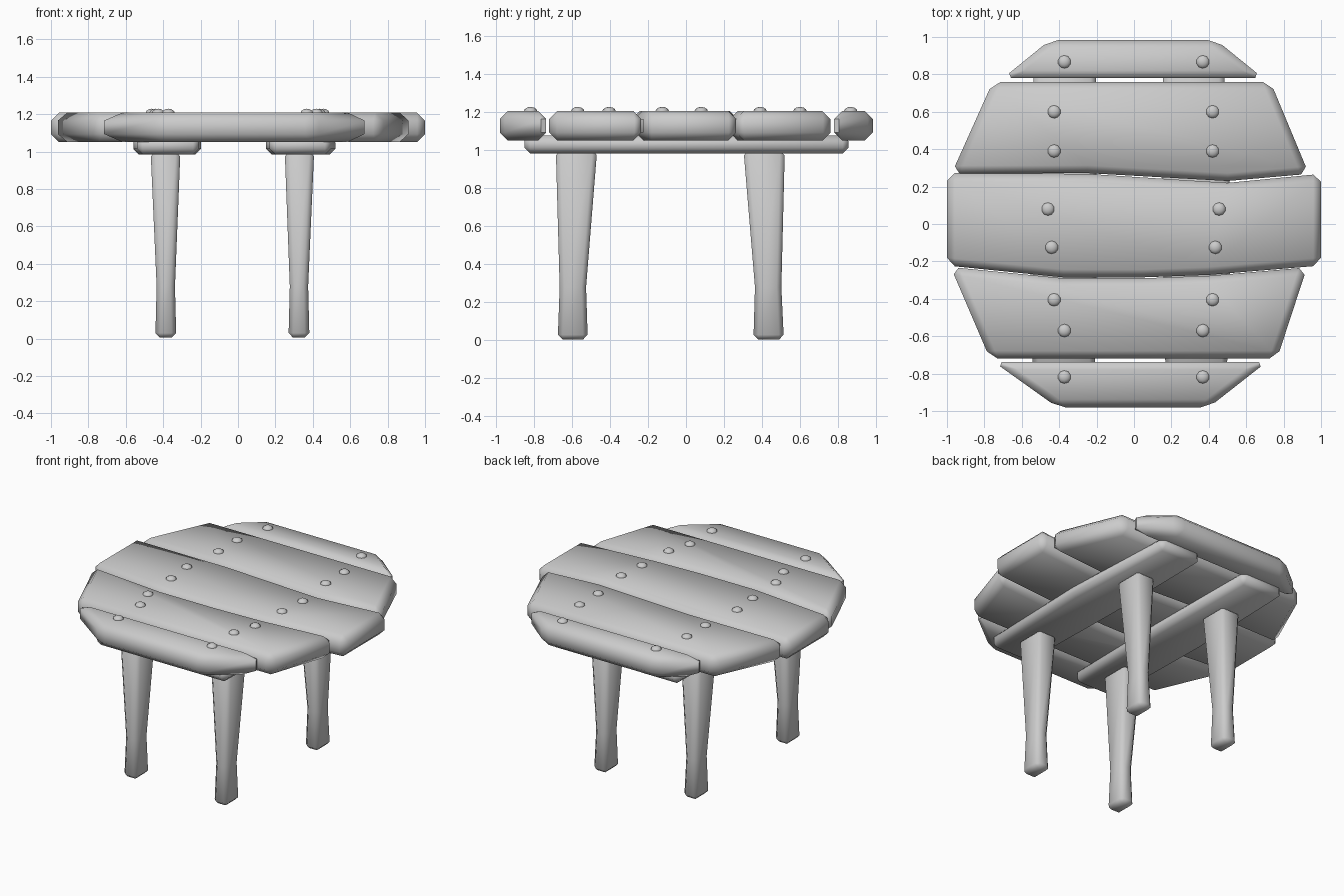
import bpy, bmesh, math

if "Cube" in bpy.data.objects:
    bpy.data.objects.remove(bpy.data.objects["Cube"])


def loft(name, rings, bevel):
    """Solid from stacked rings of equal point count, with chamfered edges."""
    bm = bmesh.new()
    loops = [[bm.verts.new(p) for p in ring] for ring in rings]
    bm.faces.new(loops[0])
    bm.faces.new(loops[-1])
    for a, b in zip(loops, loops[1:]):
        for i in range(len(a)):
            j = (i + 1) % len(a)
            bm.faces.new((a[i], a[j], b[j], b[i]))
    bmesh.ops.recalc_face_normals(bm, faces=bm.faces)
    me = bpy.data.meshes.new(name)
    bm.to_mesh(me)
    bm.free()
    ob = bpy.data.objects.new(name, me)
    bpy.context.collection.objects.link(ob)
    mod = ob.modifiers.new("chamfer", 'BEVEL')
    mod.width = bevel
    mod.segments = 1
    mod.limit_method = 'ANGLE'
    mod.angle_limit = math.radians(30)
    bpy.ops.object.select_all(action='DESELECT')
    ob.select_set(True)
    bpy.context.view_layer.objects.active = ob
    bpy.ops.object.modifier_apply(modifier="chamfer")
    bpy.ops.object.shade_smooth_by_angle(angle=math.radians(50))
    return ob


def board(name, outline, z0, z1, bevel):
    return loft(name, [[(x, y, z) for x, y in outline] for z in (z0, z1)], bevel)


# Five table top planks, outlines seen from above
planks = {
    "back_edge_plank": [(-0.70, 0.78), (0.69, 0.78), (0.44, 0.983), (-0.45, 0.983)],
    "back_plank": [(-0.975, 0.27), (-0.25, 0.272), (0.5, 0.23), (0.935, 0.268),
                   (0.73, 0.76), (-0.755, 0.76)],
    "middle_plank": [(-1, -0.222), (-0.38, -0.285), (0.05, -0.285), (0.4, -0.272),
                     (1, -0.222), (1, 0.268), (0.5, 0.22), (-0.25, 0.268), (-1, 0.272)],
    "front_plank": [(-0.77, -0.72), (0.765, -0.72), (0.925, -0.232), (0.4, -0.277),
                    (0.05, -0.29), (-0.38, -0.29), (-0.98, -0.23)],
    "front_edge_plank": [(-0.41, -0.98), (0.40, -0.98), (0.71, -0.737), (-0.75, -0.737)],
}
for name, outline in planks.items():
    board(name, outline, 1.052, 1.208, 0.042)

# Two rails under the top
board("left_rail", [(-0.54, -0.85), (-0.21, -0.85), (-0.197, 0),
                    (-0.205, 0.855), (-0.535, 0.855), (-0.56, 0)], 0.985, 1.08, 0.03)
board("right_rail", [(0.17, -0.85), (0.495, -0.85), (0.52, 0),
                     (0.48, 0.855), (0.155, 0.855), (0.15, 0)], 0.985, 1.08, 0.03)

# Four tapering legs: (z, x0, x1) and (y0, y1) per level
levels = (0.005, 0.28, 1.0)
leg_x = {"left": ((-0.442, -0.33), (-0.435, -0.337), (-0.467, -0.308)),
         "right": ((0.27, 0.382), (0.277, 0.375), (0.25, 0.407))}
leg_y = {"front": ((-0.675, -0.517), (-0.665, -0.526), (-0.685, -0.468)),
         "back": ((0.355, 0.515), (0.363, 0.502), (0.303, 0.52))}
for side, xs in leg_x.items():
    for end, ys in leg_y.items():
        rings = [[(x0, y0, z), (x1, y0, z), (x1, y1, z), (x0, y1, z)]
                 for z, (x0, x1), (y0, y1) in zip(levels, xs, ys)]
        loft(f"{end}_{side}_leg", rings, 0.025)

# Domed nail heads, one pair per row: (left x, right x, y)
rows = [(-0.372, 0.368, 0.867), (-0.427, 0.42, 0.6), (-0.427, 0.42, 0.39),
        (-0.46, 0.455, 0.08), (-0.44, 0.435, -0.125), (-0.427, 0.42, -0.405),
        (-0.372, 0.368, -0.57), (-0.372, 0.368, -0.818)]
for i, (xl, xr, y) in enumerate(rows):
    for side, x in (("left", xl), ("right", xr)):
        bpy.ops.mesh.primitive_uv_sphere_add(segments=10, ring_count=6, radius=0.036,
                                             location=(x, y, 1.205))
        nail = bpy.context.object
        nail.name = f"{side}_nail_{i + 1}"
        nail.scale.z = 0.68
        bpy.ops.object.shade_smooth()
